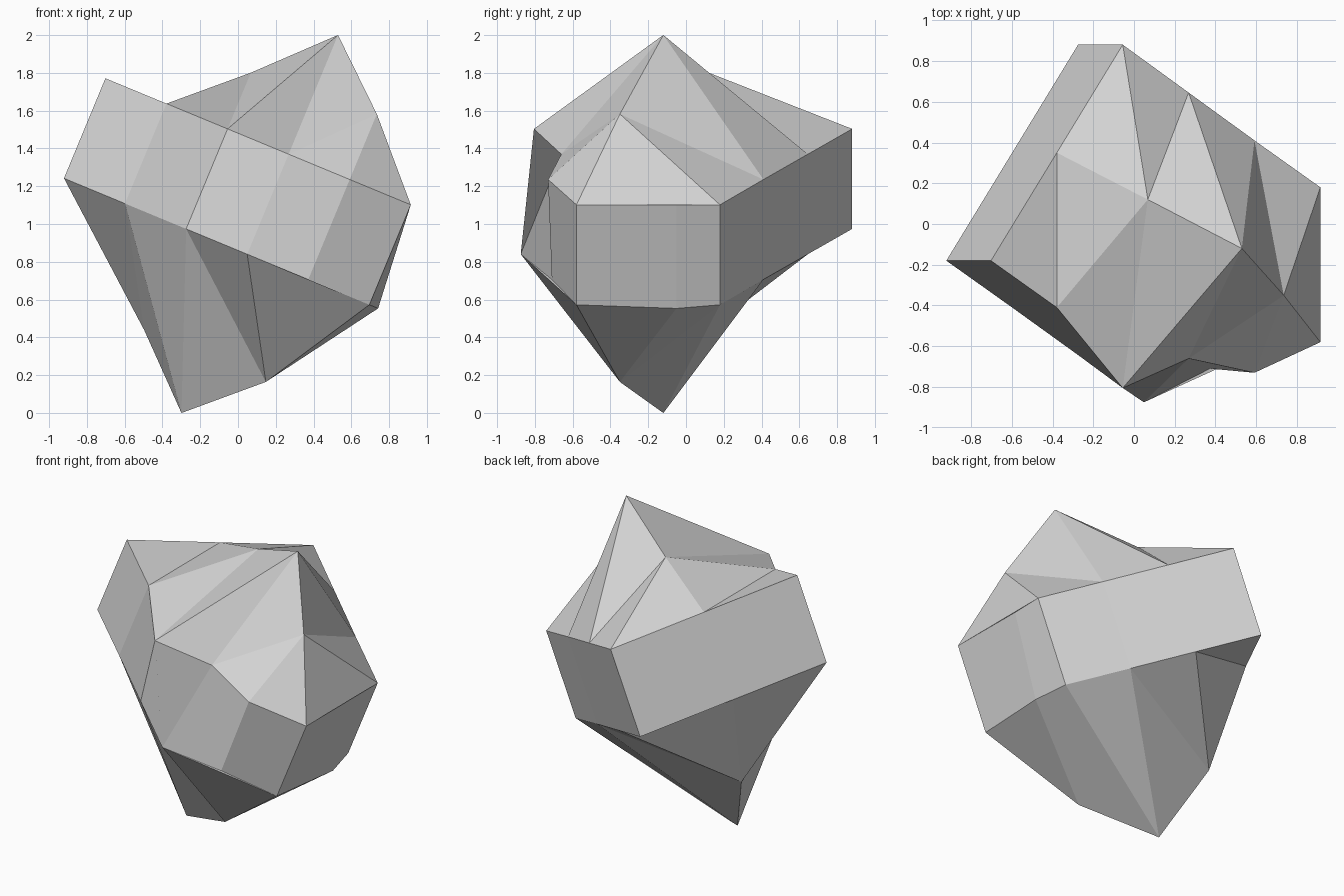
import bpy, bmesh, math
from mathutils import Matrix

cube = bpy.data.objects.get("Cube")
if cube:
    bpy.data.objects.remove(cube, do_unlink=True)

# Grey stone colour
stone = bpy.data.materials.new("stone_grey")
stone.use_nodes = True
grey = (0.66, 0.66, 0.66, 1)
stone.diffuse_color = grey
stone.node_tree.nodes["Principled BSDF"].inputs["Base Color"].default_value = grey

# Outline of the girdle: name, distance along, y at the top edge, y at the bottom edge
STEP = 0.35
outline = [
    ("A", -3 * STEP, -0.18, -0.18),
    ("J", -2 * STEP, -0.41, -0.41),
    ("B", -STEP, -0.805, -0.643),
    ("C", 0.0, -0.66, -0.875),
    ("D", STEP, -0.73, -0.71),
    ("E", 2 * STEP, -0.58, -0.58),
    ("M", 2 * STEP, -0.05, -0.05),
    ("F", 2 * STEP, 0.18, 0.18),
    ("G", STEP, 0.41, 0.41),
    ("K", 0.0, 0.645, 0.645),
    ("H", -STEP, 0.88, 0.88),
    ("I", -2 * STEP, 0.35, 0.35),
]
# Facets of the crown: P is the tip, Q and R the shoulder points.
# Each facet folds along the line from its first to its third corner.
crown_facets = "JQIA BPQJ QKHI KQPG PBCR RCDE EMFR RFGP".split()
# The base has the same facets, folded the other way
base_facets = [f[1:] + f[0] for f in crown_facets]

bm = bmesh.new()


def cap(facets, rim, side, tip, left, right, bulge):
    """Add one rim with its tip and shoulders, then close it with facets."""
    pts = {n: bm.verts.new((x, yt if side > 0 else yb, rim))
           for n, x, yt, yb in outline}
    pts["P"] = bm.verts.new((0, -0.12, tip))
    pts["Q"] = bm.verts.new((-STEP, 0.12, left))
    pts["R"] = bm.verts.new((STEP, -0.35, right))
    pts["M"].co.x += bulge
    for f in facets:
        a, b, c, d = [pts[n] for n in f]
        bm.faces.new((a, b, c))
        bm.faces.new((a, c, d))
    return [pts[row[0]] for row in outline]


top = cap(crown_facets, 0.40, 1, 1.083, 0.722, 0.775, -0.01)
bottom = cap(base_facets, -0.173, -1, -1.083, -0.753, -0.76, 0.05)

# Girdle band joining the two rims
for i in range(len(top)):
    j = (i + 1) % len(top)
    bm.faces.new((top[i], bottom[i], bottom[j], top[j]))
bmesh.ops.recalc_face_normals(bm, faces=bm.faces)

# Lean the stone to the side and stand it on its lower tip
bm.transform(Matrix.Translation((0.115, 0, 1.0)) @ Matrix.Rotation(math.radians(22.5), 4, "Y"))

mesh = bpy.data.meshes.new("faceted_stone")
bm.to_mesh(mesh)
bm.free()
mesh.materials.append(stone)
rock = bpy.data.objects.new("faceted_stone", mesh)
bpy.context.collection.objects.link(rock)
